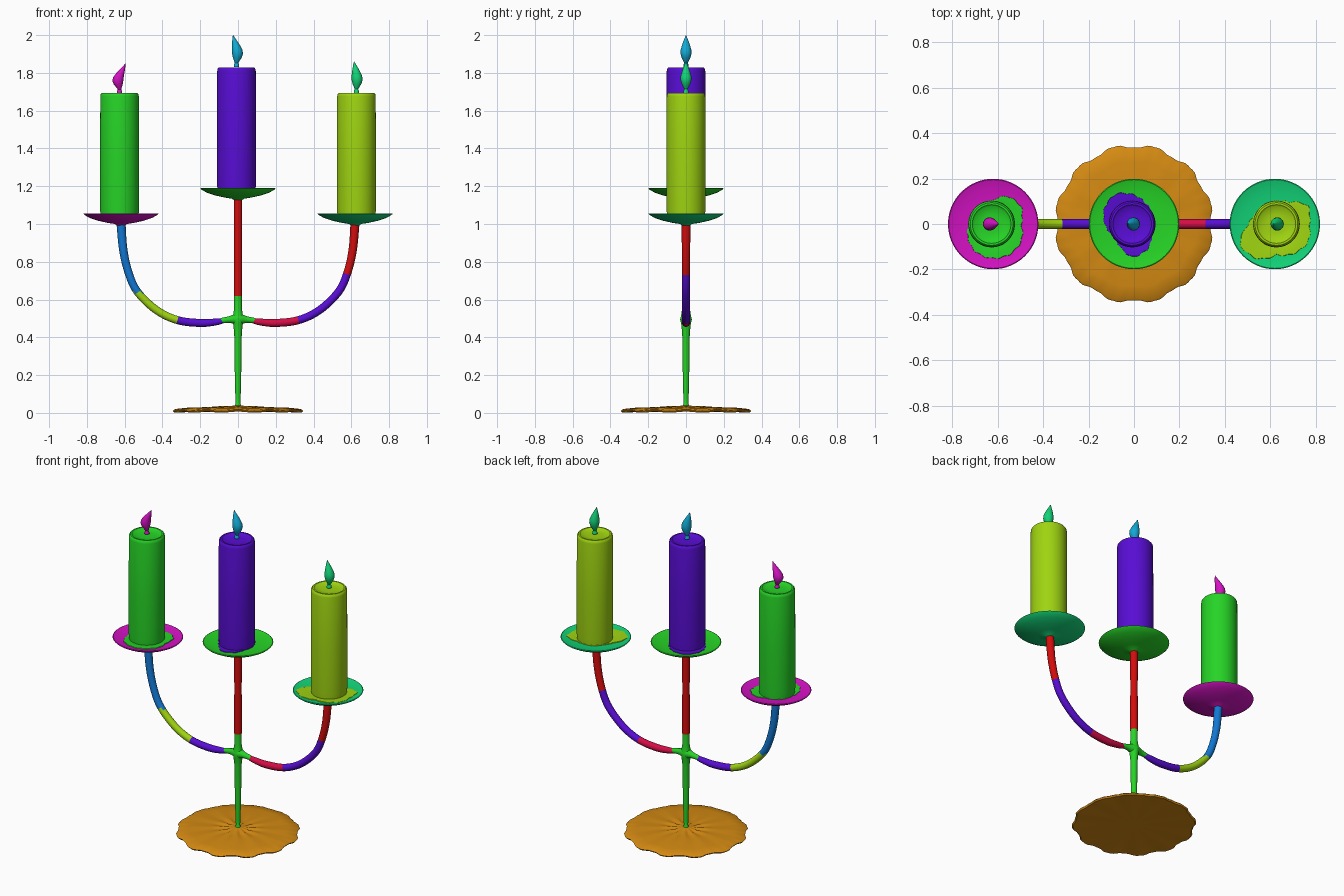
import bpy, bmesh, math
from mathutils import Vector

cube = bpy.data.objects.get("Cube")
if cube:
    bpy.data.objects.remove(cube, do_unlink=True)


def material(name, rgb):
    """Flat material from display (sRGB) values."""
    lin = [((c / 255 + 0.055) / 1.055) ** 2.4 if c > 10 else c / 255 / 12.92 for c in rgb]
    m = bpy.data.materials.new(name)
    m.use_nodes = True
    m.diffuse_color = (*lin, 1)
    m.node_tree.nodes["Principled BSDF"].inputs["Base Color"].default_value = (*lin, 1)
    return m


GREEN = material("green", (38, 212, 38))
VIOLET = material("violet", (88, 13, 212))
LIME = material("lime", (159, 212, 17))
TEAL = material("teal", (18, 212, 120))
MAGENTA = material("magenta", (212, 18, 195))
CYAN = material("cyan", (18, 170, 212))
BLUE = material("blue", (18, 120, 212))
RED = material("red", (212, 13, 13))
CRIMSON = material("crimson", (212, 13, 70))
ORANGE = material("orange", (212, 138, 18))


def skin(name, rings, mats, rule=None):
    """Bridge a list of point rings into a capped, smooth shaded object."""
    bm = bmesh.new()
    loops = [[bm.verts.new(p) for p in ring] for ring in rings]
    n = len(loops[0])
    for a, b in zip(loops, loops[1:]):
        for i in range(n):
            j = (i + 1) % n
            f = bm.faces.new((a[i], a[j], b[j], b[i]))
            if rule:
                f.material_index = rule(f.calc_center_median())
    bm.faces.new(loops[0][::-1])
    last = bm.faces.new(loops[-1])
    if rule:
        last.material_index = rule(last.calc_center_median())
    bmesh.ops.recalc_face_normals(bm, faces=bm.faces)
    me = bpy.data.meshes.new(name)
    bm.to_mesh(me)
    bm.free()
    for m in mats:
        me.materials.append(m)
    me.shade_smooth()
    me.set_sharp_from_angle(angle=math.radians(40))
    ob = bpy.data.objects.new(name, me)
    bpy.context.collection.objects.link(ob)
    return ob


def angles(n):
    return [math.tau * i / n for i in range(n)]


def turned(name, profile, mat, x=0, z=0, n=48):
    """Horizontal rings from (radius, height, optional sideways shift)."""
    rings = []
    for r, h, *shift in profile:
        cx = x + (shift[0] if shift else 0)
        rings.append([(cx + r * math.cos(a), r * math.sin(a), z + h) for a in angles(n)])
    return skin(name, rings, [mat])


def smooth_path(pts, steps=6):
    """Catmull-Rom curve through the points."""
    p = [Vector(q) for q in pts]
    p = [2 * p[0] - p[1]] + p + [2 * p[-1] - p[-2]]
    out = []
    for a, b, c, d in zip(p, p[1:], p[2:], p[3:]):
        for k in range(steps):
            t = k / steps
            out.append(0.5 * (2 * b + (c - a) * t + (2 * a - 5 * b + 4 * c - d) * t * t
                              + (3 * b - a - 3 * c + d) * t ** 3))
    return out + [p[-2]]


def tube(name, path, mats, rule=None, n=16):
    """Round tube along an upright path of (x, z, radius)."""
    rings = []
    for i, (x, z, r) in enumerate(path):
        t = path[min(i + 1, len(path) - 1)] - path[max(i - 1, 0)]
        side = Vector((t.y, 0, -t.x)).normalized()
        rings.append([Vector((x, 0, z)) + r * (math.cos(a) * side + Vector((0, math.sin(a), 0)))
                      for a in angles(n)])
    return skin(name, rings, mats, rule)


# Scalloped base with a low petal relief around the stem
def base_ring(scale, z, relief=0.0):
    ring = []
    for a in angles(144):
        edge = 0.344 - 0.008 * math.cos(12 * a) + 0.002 * math.cos(36 * a)
        wave = 0.003 * math.cos(12 * a) * scale ** 4
        r = scale * edge
        ring.append((r * math.cos(a), r * math.sin(a), z + wave + relief * math.cos(12 * a)))
    return ring


skin("base", [base_ring(0.1, 0.008), base_ring(0.6, 0.007), base_ring(0.98, 0.004),
              base_ring(1, 0.012), base_ring(0.98, 0.018), base_ring(0.8, 0.026),
              base_ring(0.45, 0.031), base_ring(0.32, 0.032, 0.003), base_ring(0.2, 0.032, 0.004),
              base_ring(0.1, 0.037), base_ring(0.05, 0.04)], [ORANGE])

# Stem in two lengths, with a cross-shaped hub
turned("lower_stem", [(0.02, 0.03), (0.012, 0.05), (0.014, 0.08), (0.018, 0.25), (0.02, 0.42),
                      (0.026, 0.475), (0.031, 0.495), (0.026, 0.515), (0.021, 0.55),
                      (0.021, 0.62)], GREEN, n=20)
turned("upper_stem", [(0.022, 0.62), (0.021, 0.9), (0.022, 1.14)], RED, n=20)
tube("hub", smooth_path([(-0.09, 0.488, 0.014), (-0.045, 0.494, 0.018), (0, 0.497, 0.03),
                         (0.045, 0.494, 0.018), (0.09, 0.488, 0.014)]), [GREEN])

# Curved arms, each in three coloured lengths
ARM = [(0.075, 0.489, 0.013), (0.12, 0.481, 0.018), (0.2, 0.476, 0.021), (0.32, 0.491, 0.021),
       (0.43, 0.543, 0.021), (0.53, 0.638, 0.021), (0.577, 0.735, 0.021),
       (0.607, 0.86, 0.022), (0.62, 1.01, 0.024)]


def arm(name, side, mats, upper_split):
    path = smooth_path([(side * x, z, r) for x, z, r in ARM])
    tube(name, path, mats, lambda c: (abs(c.x) > 0.32) + (abs(c.x) > 0.4 and c.z > upper_split))


arm("left_arm", 1, [CRIMSON, VIOLET, RED], 0.735)
arm("right_arm", -1, [VIOLET, LIME, BLUE], 0.638)

# Heights below are measured from the dish rim
DISH = [(0.02, -0.065), (0.032, -0.056), (0.07, -0.05), (0.12, -0.039), (0.165, -0.024),
        (0.192, -0.009), (0.199, -0.002), (0.195, 0), (0.185, -0.003), (0.15, -0.01),
        (0.1, -0.014), (0.04, -0.015)]
CANDLE = [(0.1, -0.018), (0.103, 0.02), (0.103, 0.3), (0.102, 0.62), (0.1, 0.631), (0.094, 0.638),
          (0.085, 0.638), (0.077, 0.631), (0.04, 0.628), (0.01, 0.628)]
# Flame as radius, height and share of the sideways bend
FLAME = [(0.014, 0, 0), (0.013, 0.012, 0), (0.009, 0.02, 0), (0.015, 0.032, -0.1),
         (0.024, 0.05, -0.25), (0.029, 0.07, -0.3), (0.028, 0.09, -0.2), (0.022, 0.112, 0.1),
         (0.015, 0.132, 0.45), (0.008, 0.15, 0.75), (0.003, 0.163, 0.95), (0.0008, 0.168, 1)]


def wax_pool(name, outline, mat, x, z):
    """Spilled wax skin on the dish, outline given every 30 degrees."""
    def reach(a):
        k = a / math.tau * 12
        i = int(k)
        r = outline[i % 12] * (1 - k + i) + outline[(i + 1) % 12] * (k - i)
        return r + 0.003 * math.sin(17 * a)

    rings = []
    for t, lift in ((0, 0.002), (0.35, 0.004), (0.7, 0.004), (1, 0.003), (1.03, -0.002)):
        ring = []
        for a in angles(96):
            r = 0.09 + (max(reach(a), 0.1) - 0.09) * t
            h = -0.014 + max(0, r - 0.1) * 0.09 + lift
            ring.append((x + r * math.cos(a), r * math.sin(a), z + h))
        rings.append(ring)
    skin(name, rings, [mat])


# Dish, wax, candle and flame for each of the three holders
HOLDERS = [
    ("centre", 0, 1.19, -0.008, GREEN, VIOLET, CYAN, -0.018, 1.0,
     [0.1, 0.1, 0.11, 0.13, 0.15, 0.14, 0.12, 0.1, 0.11, 0.145, 0.13, 0.1]),
    ("left", 0.62, 1.056, 0.627, TEAL, LIME, TEAL, -0.012, 0.99,
     [0.145, 0.16, 0.11, 0.1, 0.1, 0.1, 0.12, 0.185, 0.175, 0.135, 0.15, 0.16]),
    ("right", -0.62, 1.056, -0.627, MAGENTA, GREEN, MAGENTA, 0.03, 0.92,
     [0.13, 0.15, 0.14, 0.1, 0.1, 0.1, 0.1, 0.12, 0.14, 0.15, 0.155, 0.15]),
]
for side, x, z, cx, dish, wax, flame, bend, tall, outline in HOLDERS:
    turned(side + "_dish", DISH, dish, x, z, 64)
    wax_pool(side + "_wax_pool", outline, wax, cx, z)
    turned(side + "_candle", CANDLE, wax, cx, z)
    turned(side + "_flame", [(r, h * tall, s * bend) for r, h, s in FLAME], flame,
           cx, z + 0.64 - 0.012 + (0.014 if side == "centre" else 0.01), 20)
